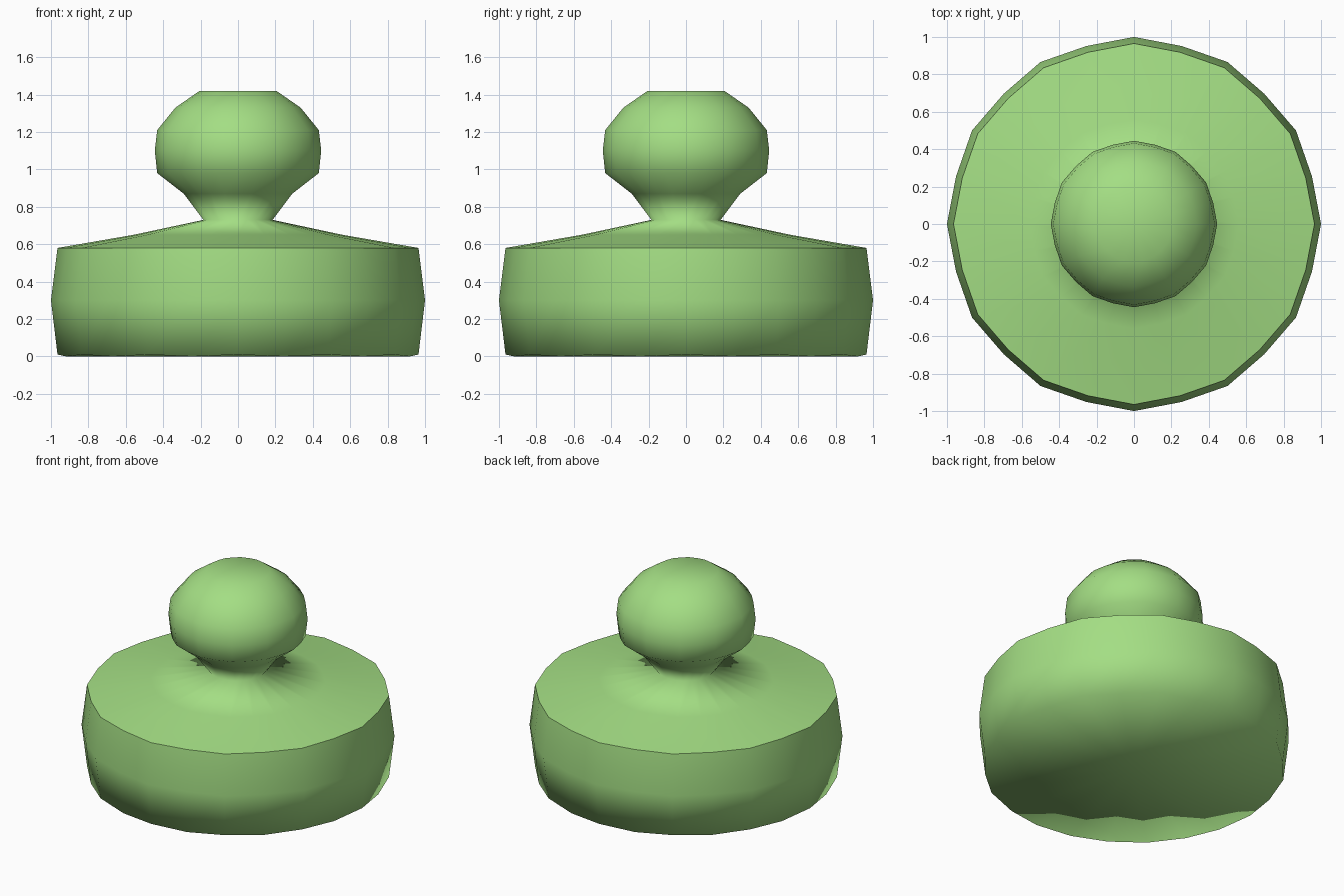
import bpy, bmesh, math

if "Cube" in bpy.data.objects:
    bpy.data.objects.remove(bpy.data.objects["Cube"])

SEGMENTS = 24
SHOULDER_Z = 0.58

# Profile (radius, height) from the base rim up to the flat top of the knob
PROFILE = [
    (0.965, 0.01), (1.0, 0.30), (0.965, SHOULDER_Z),
    (0.56, 0.65), (0.185, 0.73),
    (0.29, 0.87), (0.432, 0.98), (0.445, 1.10), (0.432, 1.21),
    (0.335, 1.33), (0.205, 1.42),
]


def ring(bm, radius, z, drop=0.0):
    """24-sided ring whose odd corners sit slightly inside (softened 12-gon)."""
    verts = []
    for i in range(SEGMENTS):
        a = 2 * math.pi * i / SEGMENTS
        odd = i % 2
        r = radius * (0.985 if odd else 1.0)
        verts.append(bm.verts.new((r * math.cos(a), r * math.sin(a), z - drop * odd)))
    return verts


def fan(bm, verts, z):
    """Close a ring with a triangle fan."""
    centre = bm.verts.new((0, 0, z))
    for i in range(SEGMENTS):
        bm.faces.new((verts[i], verts[(i + 1) % SEGMENTS], centre))


bm = bmesh.new()

# Lathed body: base, sloping shoulder, neck and knob
rings = [ring(bm, r, z, 0.01 if i == 0 else 0.0) for i, (r, z) in enumerate(PROFILE)]
for low, high in zip(rings, rings[1:]):
    for i in range(SEGMENTS):
        j = (i + 1) % SEGMENTS
        bm.faces.new((low[i], low[j], high[j], high[i]))

# Flat underside and flat knob top
fan(bm, rings[0], 0.0)
fan(bm, rings[-1], 1.42)
bmesh.ops.recalc_face_normals(bm, faces=bm.faces)

# Smooth everywhere except the crisp shoulder edge
for f in bm.faces:
    f.smooth = True
for e in bm.edges:
    if all(abs(v.co.z - SHOULDER_Z) < 1e-4 for v in e.verts):
        e.smooth = False

mesh = bpy.data.meshes.new("knobbed_base")
bm.to_mesh(mesh)
bm.free()
body = bpy.data.objects.new("knobbed_base", mesh)
bpy.context.collection.objects.link(body)

# Green colour
green = bpy.data.materials.new("green")
green.diffuse_color = (0.37, 0.73, 0.23, 1.0)
green.use_nodes = True
green.node_tree.nodes["Principled BSDF"].inputs["Base Color"].default_value = green.diffuse_color
mesh.materials.append(green)
